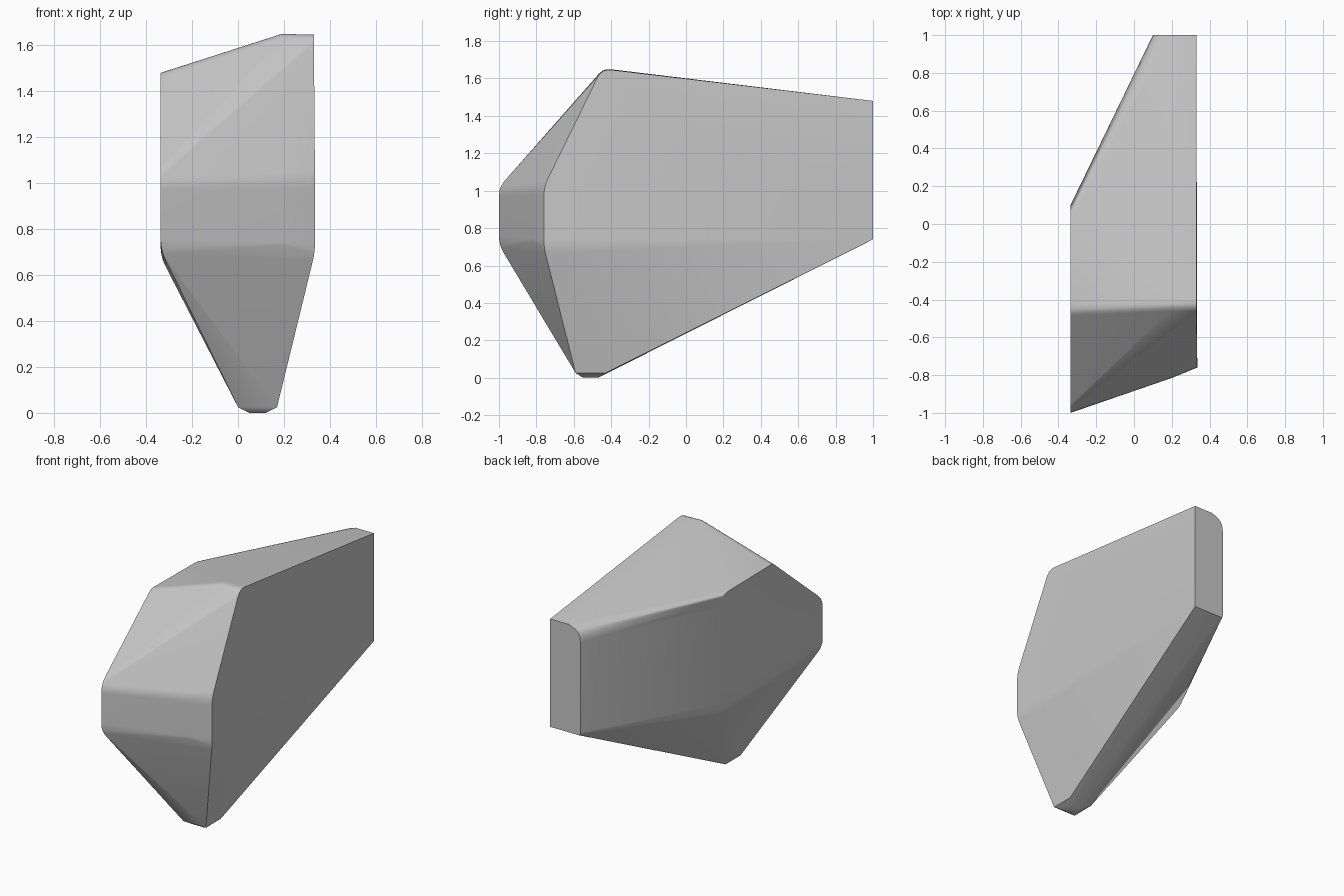
import bpy, bmesh, math
from mathutils import Vector

cube = bpy.data.objects.get("Cube")
if cube:
    bpy.data.objects.remove(cube, do_unlink=True)

stone = bpy.data.materials.new("stone_grey")
stone.use_nodes = True
GREY = (0.58, 0.58, 0.58, 1)
stone.diffuse_color = GREY
stone.node_tree.nodes["Principled BSDF"].inputs["Base Color"].default_value = GREY


def rounded(outline, steps=4):
    """Closed outline of (x, y, z, cut); each corner with a cut becomes a curve."""
    points = []
    for i, (x, y, z, cut) in enumerate(outline):
        corner = Vector((x, y, z))
        if not cut:
            points.append(corner)
            continue
        before = Vector(outline[i - 1][:3])
        after = Vector(outline[(i + 1) % len(outline)][:3])
        start = corner + (before - corner).normalized() * cut
        end = corner + (after - corner).normalized() * cut
        for s in range(steps + 1):
            t = s / steps
            points.append(start.lerp(corner, t).lerp(corner.lerp(end, t), t))
    return points


# Tall flat side
flat_side = [(0.335, -0.76, 1.02, 0.05), (0.33, -0.45, 1.652, 0.05), (0.33, 1, 1.48, 0),
             (0.33, 1, 0.74, 0), (0.17, -0.43, 0.025, 0), (0.17, -0.59, 0.025, 0),
             (0.335, -0.76, 0.70, 0.04)]
# Lower, shorter side
short_side = [(-0.337, -1, 1.03, 0.06), (-0.337, -0.46, 1.48, 0.03), (-0.337, 0.10, 1.475, 0.08),
              (-0.337, 0.08, 0.68, 0.05), (0, -0.43, 0.025, 0), (0, -0.59, 0.025, 0),
              (-0.337, -1, 0.71, 0.05)]
# Section through the crown, and the end face
crown = [(0.20, -0.815, 1.025, 0.05), (0.19, -0.45, 1.655, 0.05), (0.19, 1, 1.48, 0),
         (0.20, -0.815, 0.705, 0.04)]
end_face = [(0.33, 1, 1.48, 0), (0.10, 1, 1.47, 0.09), (0.10, 1, 0.74, 0.02), (0.33, 1, 0.74, 0)]
# Blunt underside of the foot
foot = [Vector((x, y, 0)) for x in (0.05, 0.12) for y in (-0.55, -0.47)]

bm = bmesh.new()
for outline in (flat_side, short_side, crown, end_face):
    for point in rounded(outline):
        bm.verts.new(point)
for point in foot:
    bm.verts.new(point)
bmesh.ops.remove_doubles(bm, verts=bm.verts[:], dist=0.001)

# Wrap the outlines in one skin and drop whatever lies inside it
hull = bmesh.ops.convex_hull(bm, input=bm.verts[:])
inside = {v for v in hull["geom_interior"] if isinstance(v, bmesh.types.BMVert)}
bmesh.ops.delete(bm, geom=list(inside), context='VERTS')
bmesh.ops.dissolve_limit(bm, angle_limit=math.radians(1), verts=bm.verts[:], edges=bm.edges[:])
bmesh.ops.recalc_face_normals(bm, faces=bm.faces[:])

mesh = bpy.data.meshes.new("stone_block")
bm.to_mesh(mesh)
bm.free()
mesh.materials.append(stone)
block = bpy.data.objects.new("stone_block", mesh)
bpy.context.collection.objects.link(block)

# Soft ridges, hard outlines, flat-looking broad faces
bpy.context.view_layer.objects.active = block
block.select_set(True)
bpy.ops.object.shade_smooth_by_angle(angle=math.radians(32))
weighted = block.modifiers.new("broad_faces", 'WEIGHTED_NORMAL')
weighted.keep_sharp = True
